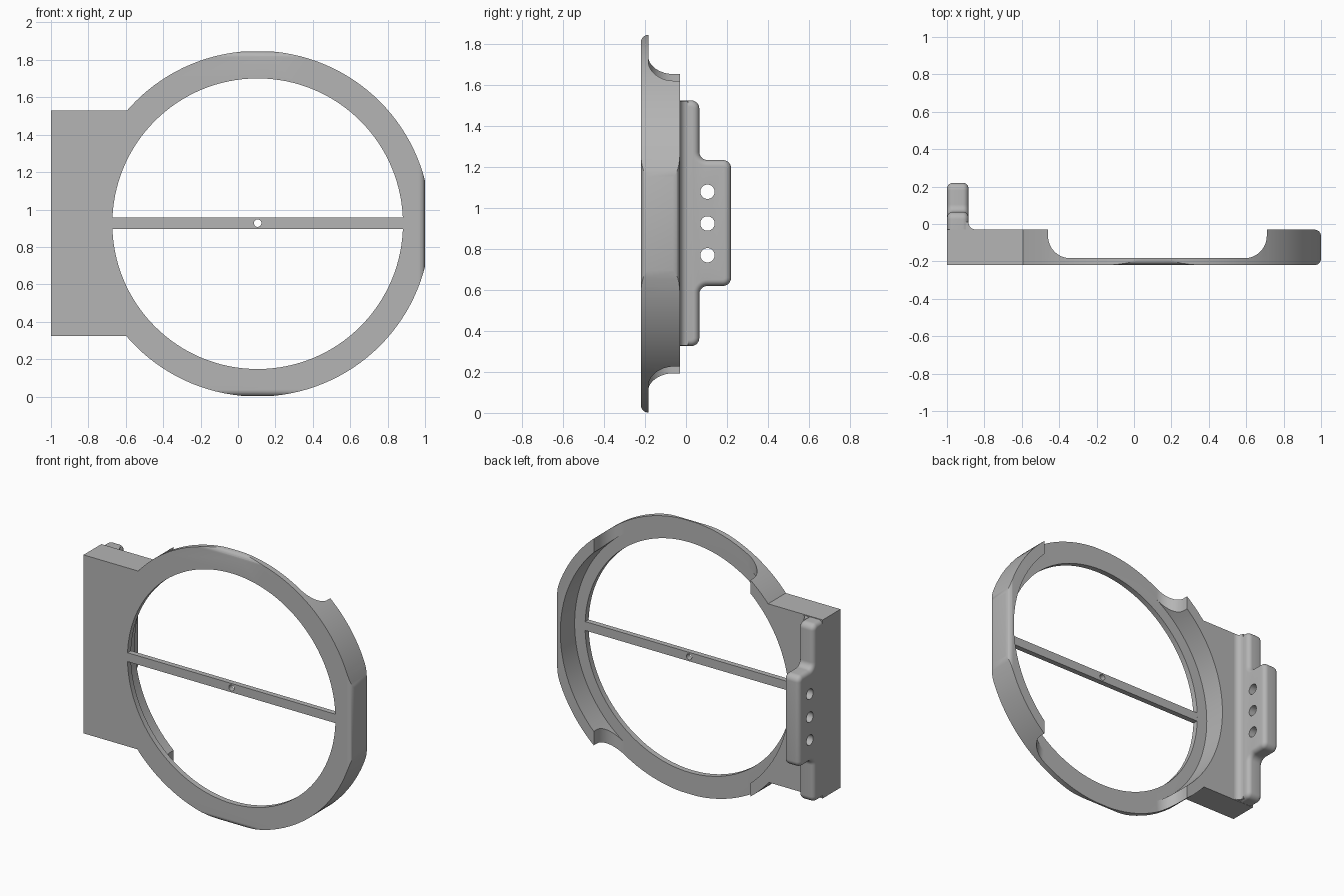
import bpy, bmesh, math
from mathutils import Vector

if "Cube" in bpy.data.objects:
    bpy.data.objects.remove(bpy.data.objects["Cube"], do_unlink=True)

grey = bpy.data.materials.new("plain grey")
grey.use_nodes = True
COLOUR = (0.46, 0.46, 0.46, 1)
grey.diffuse_color = COLOUR
grey.node_tree.nodes["Principled BSDF"].inputs["Base Color"].default_value = COLOUR

CX, CZ = 0.105, 0.924          # ring centre
FRONT, FLOOR, BACK = -0.22, -0.183, -0.03


def prism(name, pts, axis, a, b, bevel=0):
    """Extrude a 2D outline along an axis; optionally round the end rims."""
    def place(p, h):
        return Vector({"x": (h, p[0], p[1]), "y": (p[0], h, p[1]), "z": (p[0], p[1], h)}[axis])
    bm = bmesh.new()
    ends = [[bm.verts.new(place(p, h)) for p in pts] for h in (a, b)]
    caps = [bm.faces.new(e) for e in ends]
    n = len(pts)
    for i in range(n):
        j = (i + 1) % n
        bm.faces.new((ends[0][i], ends[0][j], ends[1][j], ends[1][i]))
    bmesh.ops.recalc_face_normals(bm, faces=bm.faces)
    if bevel:
        rim = [e for f in caps for e in f.edges]
        bmesh.ops.bevel(bm, geom=rim, offset=bevel, segments=6, profile=0.5, affect="EDGES")
    mesh = bpy.data.meshes.new(name)
    bm.to_mesh(mesh)
    bm.free()
    mesh.materials.append(grey)
    obj = bpy.data.objects.new(name, mesh)
    bpy.context.collection.objects.link(obj)
    return obj


def circle(u, v, r, n=128):
    return [(u + r * math.cos(2 * math.pi * i / n), v + r * math.sin(2 * math.pi * i / n)) for i in range(n)]


def rect(u0, v0, u1, v1):
    return [(u0, v0), (u1, v0), (u1, v1), (u0, v1)]


def rounded(corners, n=8):
    """Outline with each (u, v, radius) right-angled corner replaced by an arc."""
    out = []
    for i, (u, v, r) in enumerate(corners):
        p = Vector((u, v))
        if not r:
            out.append(p)
            continue
        d0 = (Vector(corners[i - 1][:2]) - p).normalized()
        d1 = (Vector(corners[(i + 1) % len(corners)][:2]) - p).normalized()
        c = p + (d0 + d1) * r
        for k in range(n + 1):
            t = k / n * math.pi / 2
            out.append(c - d1 * r * math.cos(t) - d0 * r * math.sin(t))
    return out


def combine(obj, other, op):
    m = obj.modifiers.new(op, "BOOLEAN")
    m.operation, m.object, m.solver = op, other, "EXACT"
    bpy.context.view_layer.objects.active = obj
    bpy.ops.object.modifier_apply(modifier=m.name)
    bpy.data.objects.remove(other, do_unlink=True)


# Ring: disc trimmed by a slab with rounded rims
ring = prism("ring_frame", circle(CX, CZ, 0.924), "y", FRONT, BACK)
slab = prism("slab", rect(-1.3, 0.002, 1.0, 1.846), "y", FRONT, BACK, 0.035)
combine(ring, slab, "INTERSECT")

# Side plate joining the ring
plate = prism("plate", rect(-1, 0.325, -0.4, 1.53), "y", FRONT, BACK)
combine(ring, plate, "UNION")

# Stepped round opening
combine(ring, prism("recess", circle(CX, CZ, 0.855), "y", FLOOR, 0.3), "DIFFERENCE")
combine(ring, prism("opening", circle(CX, CZ, 0.777), "y", -0.4, 0.3), "DIFFERENCE")

# Wide notch across the back, with curved ends
notch = rounded([(-0.46, 0.2, 0), (-0.46, FLOOR, 0.12), (0.71, FLOOR, 0.12), (0.71, 0.2, 0)], 16)
combine(ring, prism("notch", notch, "z", -0.2, 2.1), "DIFFERENCE")

# Thin cross bar with a pin hole
bar = prism("cross_bar", rect(CX - 0.79, 0.897, CX + 0.79, 0.957), "y", FRONT + 0.0005, FLOOR - 0.0005)
combine(bar, prism("pin_hole", circle(CX, 0.927, 0.02, 24), "y", -0.4, 0.1), "DIFFERENCE")

# Rounded mounting tab with three cross holes
R = 0.04
tab = prism("mounting_tab", rounded([
    (-0.08, 0.326, 0), (0.065, 0.326, R), (0.065, 0.62, R), (0.22, 0.62, R),
    (0.22, 1.235, R), (0.065, 1.235, R), (0.065, 1.526, R), (-0.08, 1.526, 0)]),
    "x", -0.999, -0.885, 0.03)
for z in (0.77, 0.925, 1.08):
    combine(tab, prism("tab_hole", circle(0.105, z, 0.035, 32), "x", -1.2, -0.7), "DIFFERENCE")

# Concave fillet between tab and plate
f = 0.04
arc = [(-0.885 + f - f * math.cos(t * math.pi / 16), BACK + f - f * math.sin(t * math.pi / 16)) for t in range(9)]
fillet = prism("tab_fillet", [(-0.9, BACK - 0.01), (-0.9, BACK + f)] + arc + [(-0.885 + f, BACK - 0.01)],
               "z", 0.33, 1.524)

# Smooth curved surfaces, keep crisp edges
for o in (ring, bar, tab, fillet):
    bpy.ops.object.select_all(action="DESELECT")
    o.select_set(True)
    bpy.context.view_layer.objects.active = o
    bpy.ops.object.shade_smooth_by_angle(angle=math.radians(30))
